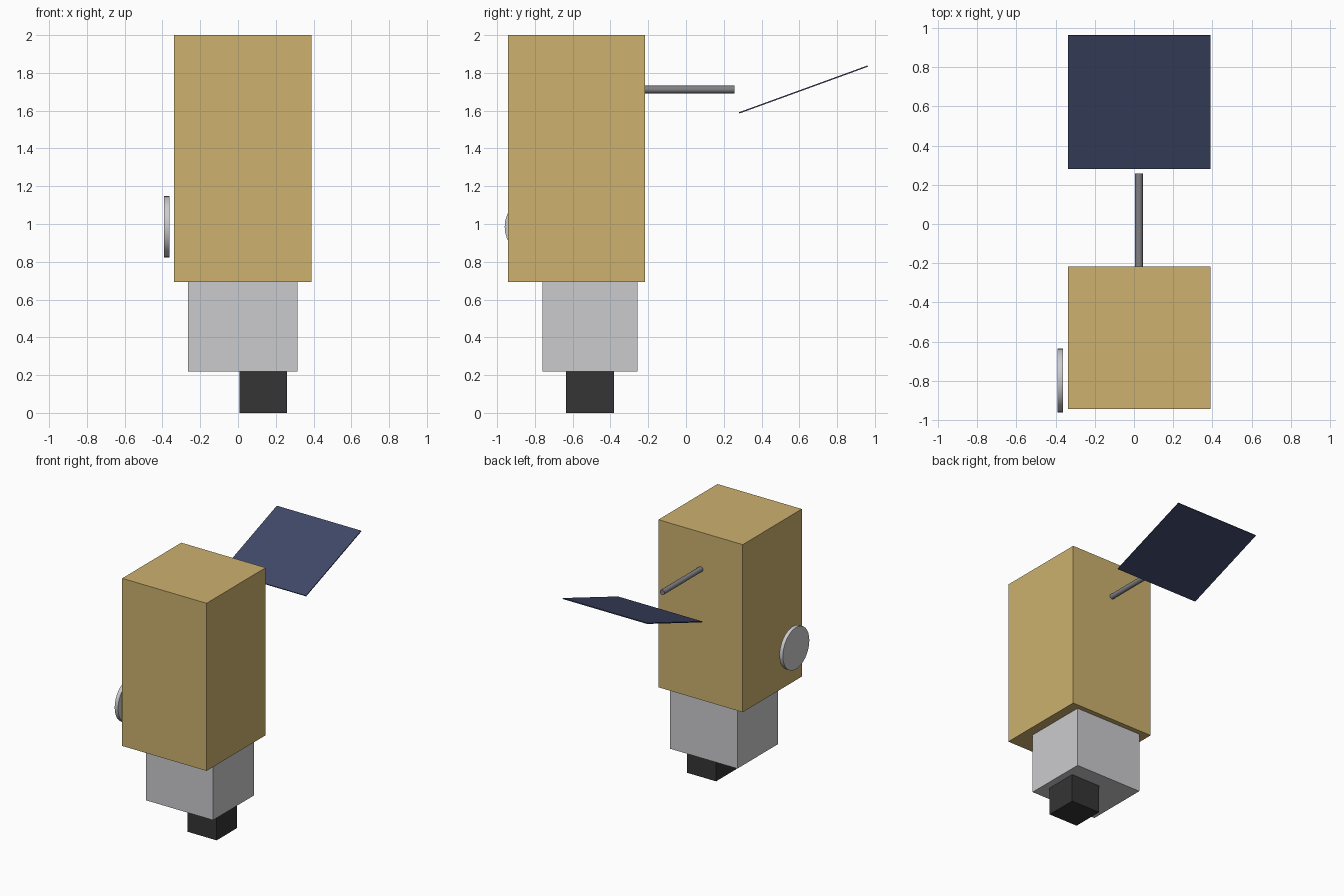
import bpy
import math

if "Cube" in bpy.data.objects:
    bpy.data.objects.remove(bpy.data.objects["Cube"])


def material(name, rgb):
    m = bpy.data.materials.new(name)
    m.diffuse_color = (*rgb, 1)
    m.use_nodes = True
    m.node_tree.nodes["Principled BSDF"].inputs["Base Color"].default_value = m.diffuse_color
    return m


GOLD = material("gold_foil", (0.61, 0.44, 0.158))
SILVER = material("light_grey", (0.60, 0.60, 0.62))
BLACK = material("black", (0.035, 0.035, 0.035))
STEEL = material("steel_grey", (0.22, 0.22, 0.235))
NAVY = material("navy_blue", (0.050, 0.066, 0.140))


def box(name, center, size, mat, rot=(0, 0, 0)):
    bpy.ops.mesh.primitive_cube_add(size=1, location=center, rotation=rot)
    ob = bpy.context.object
    ob.name = name
    ob.scale = size
    bpy.ops.object.transform_apply(location=False, rotation=False, scale=True)
    ob.data.materials.append(mat)


def cylinder(name, center, radius, depth, mat, rot, sides):
    bpy.ops.mesh.primitive_cylinder_add(vertices=sides, radius=radius, depth=depth,
                                        location=center, rotation=rot)
    ob = bpy.context.object
    ob.name = name
    ob.data.materials.append(mat)
    bpy.ops.object.shade_smooth_by_angle(angle=math.radians(30))


QUARTER = math.pi / 2

# Stacked body: main bus, instrument housing, lens block
box("main_body", (0.026, -0.58, 1.347), (0.727, 0.727, 1.306), GOLD)
box("instrument_housing", (0.026, -0.507, 0.457), (0.58, 0.503, 0.474), SILVER)
box("lens_block", (0.134, -0.508, 0.11), (0.252, 0.252, 0.22), BLACK)

# Round antenna beside the left wall
cylinder("side_dish", (-0.3765, -0.797, 0.985), 0.163, 0.029, SILVER, (0, QUARTER, 0), 32)

# Boom reaching backwards and the tilted solar panel beyond it
cylinder("panel_boom", (0.025, 0.018, 1.712), 0.02, 0.478, STEEL, (QUARTER, 0, 0), 16)
box("solar_panel", (0.026, 0.6215, 1.712), (0.727, 0.723, 0.007), NAVY, (math.radians(20), 0, 0))
